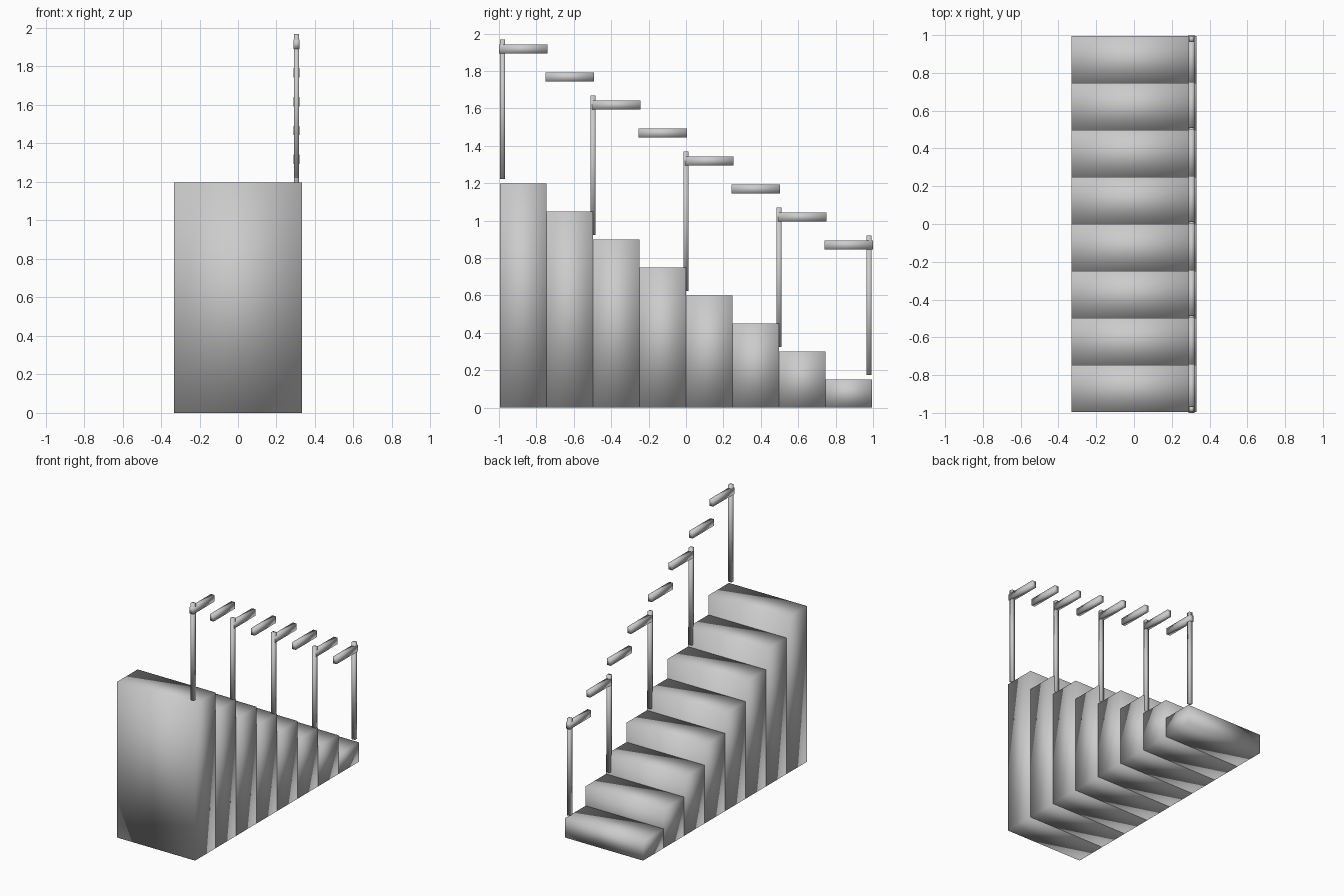
import bpy

if "Cube" in bpy.data.objects:
    bpy.data.objects.remove(bpy.data.objects["Cube"])

STEPS = 8
RUN = 0.2487      # depth of one step
RISE = 0.1497     # height of one step
BACK = RUN * STEPS / 2
WIDTH = 0.663
RAIL_X = 0.304


def box(name, center, size):
    bpy.ops.mesh.primitive_cube_add(size=1, location=center)
    ob = bpy.context.object
    ob.name = name
    ob.scale = size
    bpy.ops.object.transform_apply(location=False, rotation=False, scale=True)
    bpy.ops.object.shade_smooth()
    return ob


# solid steps, tallest at the front, each with a handrail segment above it
for i in range(STEPS):
    height = RISE * (STEPS - i)
    y = -BACK + RUN * (i + 0.5)
    box(f"step_{i + 1}", (0, y, height / 2), (WIDTH, RUN, height))
    box(f"handrail_{i + 1}", (RAIL_X, y, height + 0.719), (0.032, 0.261, 0.049))

# upright posts: (y position, index of the step whose top they start from)
posts = [(-0.98, 0), (-2 * RUN, 2), (0, 4), (2 * RUN, 6), (0.979, 7)]
for n, (y, i) in enumerate(posts):
    bottom = RISE * (STEPS - i) + 0.025
    box(f"rail_post_{n + 1}", (RAIL_X, y, bottom + 0.3725), (0.028, 0.027, 0.745))
